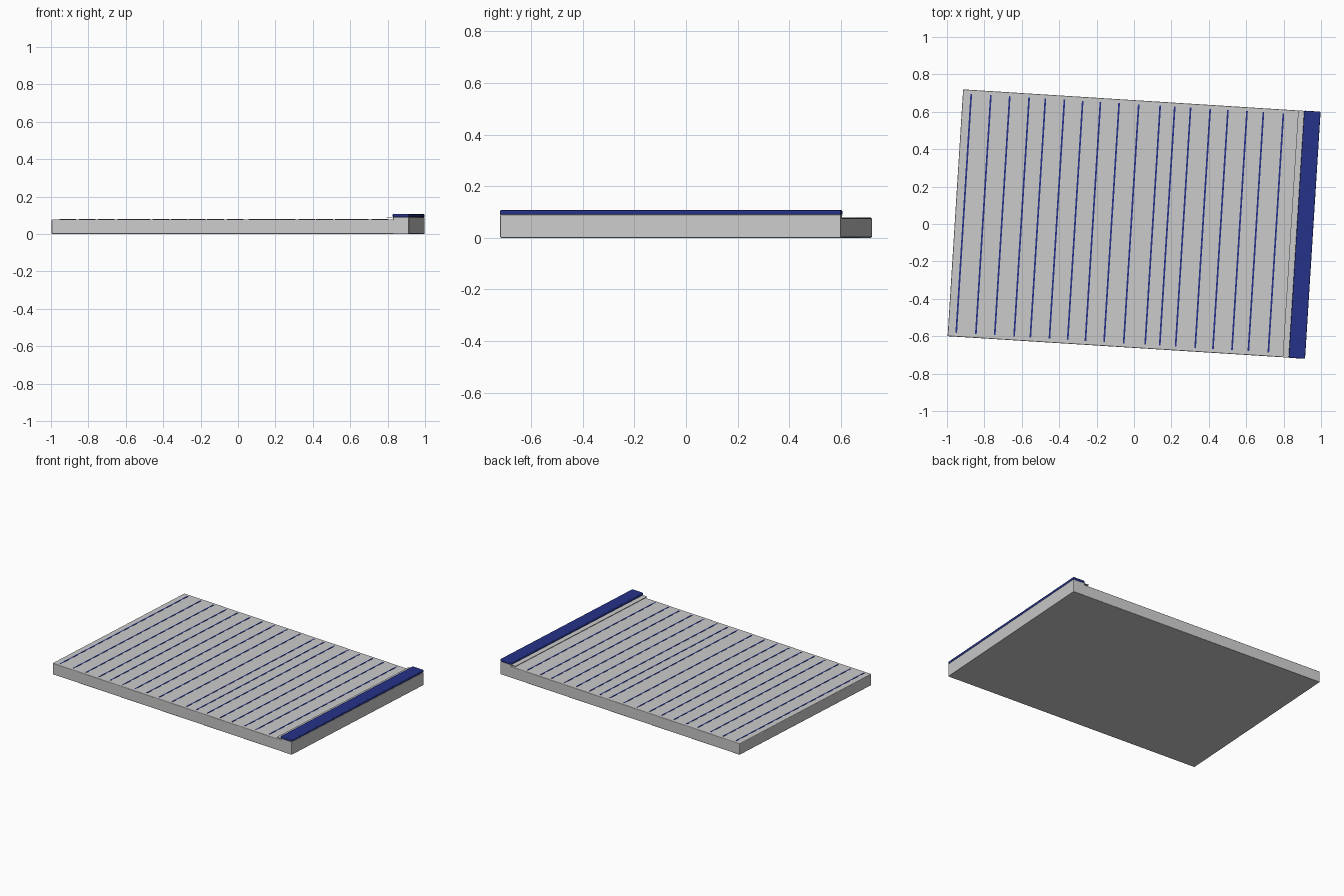
import bpy, math
from mathutils import Matrix

if "Cube" in bpy.data.objects:
    bpy.data.objects.remove(bpy.data.objects["Cube"])

ROT = Matrix.Rotation(math.radians(-3.6), 4, 'Z')   # the pad lies slightly turned
U, V = 0.957, 0.661                                  # half width, half depth

blue = bpy.data.materials.new("blue")
blue.diffuse_color = (0.018, 0.032, 0.25, 1)
blue.use_nodes = True
blue.node_tree.nodes["Principled BSDF"].inputs["Base Color"].default_value = blue.diffuse_color


def box(name, u0, u1, v0, v1, z0, z1, mat=None, bevel=0.0):
    """Box in pad coordinates, turned with the pad."""
    bpy.ops.mesh.primitive_cube_add(size=1)
    ob = bpy.context.object
    ob.name = name
    size = Matrix.Diagonal((u1 - u0, v1 - v0, z1 - z0, 1))
    place = Matrix.Translation(((u0 + u1) / 2, (v0 + v1) / 2, (z0 + z1) / 2))
    ob.data.transform(ROT @ place @ size)
    if mat:
        ob.data.materials.append(mat)
    if bevel:
        mod = ob.modifiers.new("soft_edges", 'BEVEL')
        mod.width = bevel
        mod.segments = 3
        bpy.ops.object.shade_smooth_by_angle()
    return ob


# Stack of pages
box("page_stack", -U, 0.90, -V, V, 0, 0.078, bevel=0.004)

# Glued edge of the stack, slightly taller
box("binding_base", 0.872, U, -V, V, 0, 0.09, bevel=0.003)

# Torn page remnant sticking out of the binding
box("page_stub", 0.838, 0.90, -V, V, 0.0865, 0.0895)

# Blue binding strip with rounded edges
box("binding_strip", 0.87, U + 0.001, -V - 0.001, V + 0.001, 0.089, 0.107, blue, 0.005)

# Ruled lines, slightly uneven in spacing
LINES = [-.912, -.807, -.706, -.602, -.515, -.413, -.315, -.22, -.12,
         -.015, .10, .178, .263, .368, .463, .565, .653, .76]
for i, u in enumerate(LINES):
    box(f"ruled_line_{i + 1:02d}", u - 0.0045, u + 0.0045, -0.64, 0.64, 0.077, 0.0792, blue)
